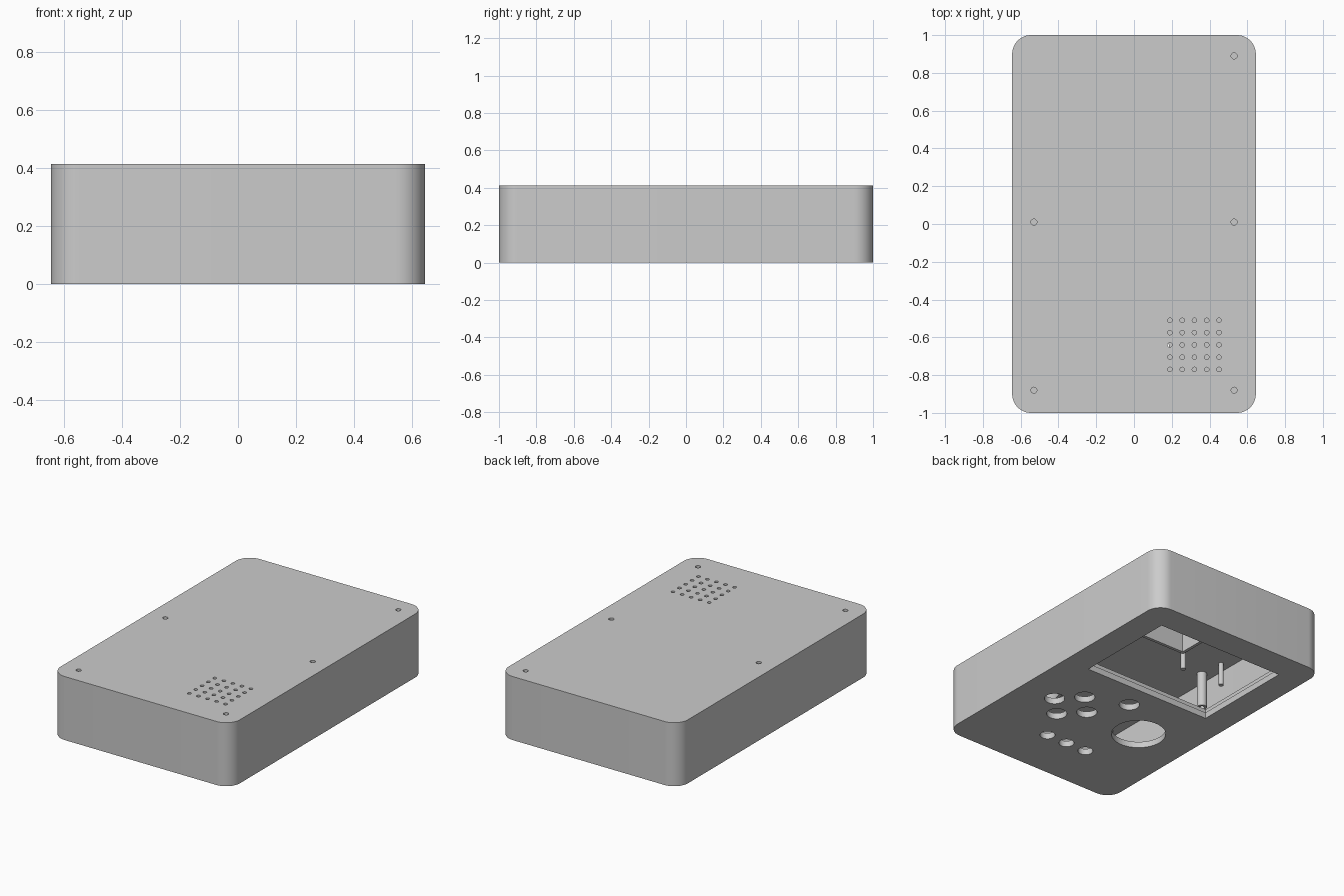
import bpy, bmesh, math
from mathutils import Matrix, Vector

if "Cube" in bpy.data.objects:
    bpy.data.objects.remove(bpy.data.objects["Cube"])

HEIGHT, CEILING, FLOOR = 0.413, 0.385, 0.04

plastic = bpy.data.materials.new("grey_plastic")
plastic.use_nodes = True
plastic.diffuse_color = (0.6, 0.6, 0.6, 1)
plastic.node_tree.nodes["Principled BSDF"].inputs["Base Color"].default_value = (0.6, 0.6, 0.6, 1)


def finish(name, bm):
    """Turn a bmesh into a scene object."""
    bmesh.ops.recalc_face_normals(bm, faces=bm.faces)
    mesh = bpy.data.meshes.new(name)
    bm.to_mesh(mesh)
    bm.free()
    obj = bpy.data.objects.new(name, mesh)
    obj.data.materials.append(plastic)
    bpy.context.collection.objects.link(obj)
    return obj


def add_cylinder(bm, x, y, r, z0, z1, sides=32):
    bmesh.ops.create_cone(bm, cap_ends=True, segments=sides, radius1=r, radius2=r,
                          depth=z1 - z0, matrix=Matrix.Translation((x, y, (z0 + z1) / 2)))


def add_box(bm, x0, x1, y0, y1, z0, z1):
    size = Matrix.Diagonal((x1 - x0, y1 - y0, z1 - z0, 1))
    centre = Vector((x0 + x1, y0 + y1, z0 + z1)) / 2
    bmesh.ops.create_cube(bm, size=1, matrix=Matrix.Translation(centre) @ size)


def add_rounded_slab(bm, half_x, half_y, r, z0, z1, steps=12):
    ring = []
    for i, (sx, sy) in enumerate([(1, 1), (-1, 1), (-1, -1), (1, -1)]):
        for k in range(steps + 1):
            a = (i + k / steps) * math.pi / 2
            ring.append(bm.verts.new((sx * (half_x - r) + r * math.cos(a),
                                      sy * (half_y - r) + r * math.sin(a), z0)))
    base = bm.faces.new(ring)
    top = bmesh.ops.extrude_face_region(bm, geom=[base])["geom"]
    bmesh.ops.translate(bm, vec=(0, 0, z1 - z0),
                        verts=[v for v in top if isinstance(v, bmesh.types.BMVert)])


def cut(obj, bm):
    """Subtract a bmesh from an object and keep only the result."""
    cutter = finish("cutter", bm)
    cutter.hide_render = True
    mod = obj.modifiers.new("cut", "BOOLEAN")
    mod.operation, mod.solver, mod.object = "DIFFERENCE", "EXACT", cutter
    bpy.context.view_layer.objects.active = obj
    bpy.ops.object.modifier_apply(modifier=mod.name)
    bpy.data.objects.remove(cutter)


screws = [(0.53, 0.89), (0.53, 0.01), (0.53, -0.88), (-0.53, 0.01), (-0.53, -0.88)]

# Hollow case with rounded corners
bm = bmesh.new()
add_rounded_slab(bm, 0.645, 1.0, 0.1, 0, HEIGHT)
case = finish("case_shell", bm)
bm = bmesh.new()
add_rounded_slab(bm, 0.605, 0.96, 0.06, FLOOR, CEILING)
cut(case, bm)

# Screw holes and square speaker grille through the top
bm = bmesh.new()
for x, y in screws:
    add_cylinder(bm, x, y, 0.016, CEILING - 0.05, HEIGHT + 0.05, 20)
for i in range(5):
    for j in range(5):
        add_cylinder(bm, 0.19 + 0.065 * i, -0.77 + 0.065 * j, 0.012,
                     CEILING - 0.05, HEIGHT + 0.05, 16)
cut(case, bm)

# Screen window, stick hole and button holes through the underside
bm = bmesh.new()
add_box(bm, -0.465, 0.465, 0.122, 0.815, -0.05, 0.08)
add_cylinder(bm, -0.276, -0.286, 0.165, -0.05, 0.08, 64)
add_cylinder(bm, -0.005, -0.05, 0.062, -0.05, 0.08)
for dx, dy in [(0.128, 0), (-0.128, 0), (0, 0.132), (0, -0.132)]:
    add_cylinder(bm, 0.263 + dx, -0.285 + dy, 0.062, -0.05, 0.08)
for x in (-0.16, -0.01, 0.14):
    add_cylinder(bm, x, -0.651, 0.046, -0.05, 0.08)
cut(case, bm)

# Stepped frame inside the screen window
bm = bmesh.new()
add_box(bm, -0.49, 0.49, 0.097, 0.84, FLOOR, 0.07)
frame = finish("screen_frame", bm)
bm = bmesh.new()
add_box(bm, -0.475, 0.475, 0.112, 0.825, 0, 0.1)
cut(frame, bm)

# Screw posts hanging from the ceiling
bm = bmesh.new()
for x, y in screws:
    add_cylinder(bm, x, y, 0.031, 0.15, CEILING + 0.005, 24)
posts = finish("screw_posts", bm)
bm = bmesh.new()
for x, y in screws:
    add_cylinder(bm, x, y, 0.016, 0.1, HEIGHT, 20)
cut(posts, bm)

# Thin circuit board standoffs
bm = bmesh.new()
for x in (-0.54, -0.24):
    for y in (0.18, 0.75):
        add_cylinder(bm, x, y, 0.016, 0.235, CEILING + 0.005, 16)
standoffs = finish("board_standoffs", bm)

# Battery compartment walls
bm = bmesh.new()
add_box(bm, 0.03, 0.47, 0.5, 0.94, 0.1, CEILING + 0.005)
battery = finish("battery_walls", bm)
bm = bmesh.new()
add_box(bm, 0.05, 0.45, 0.52, 0.92, 0, HEIGHT)
cut(battery, bm)

# Speaker ring
bm = bmesh.new()
add_cylinder(bm, 0.32, -0.64, 0.23, 0.25, CEILING + 0.005, 48)
speaker = finish("speaker_ring", bm)
bm = bmesh.new()
add_cylinder(bm, 0.32, -0.64, 0.21, 0.2, HEIGHT, 48)
cut(speaker, bm)

# Smooth curved walls, keep edges crisp
bpy.ops.object.select_all(action="DESELECT")
for obj in (case, frame, posts, standoffs, battery, speaker):
    obj.select_set(True)
bpy.context.view_layer.objects.active = case
bpy.ops.object.shade_smooth_by_angle(angle=math.radians(30))
